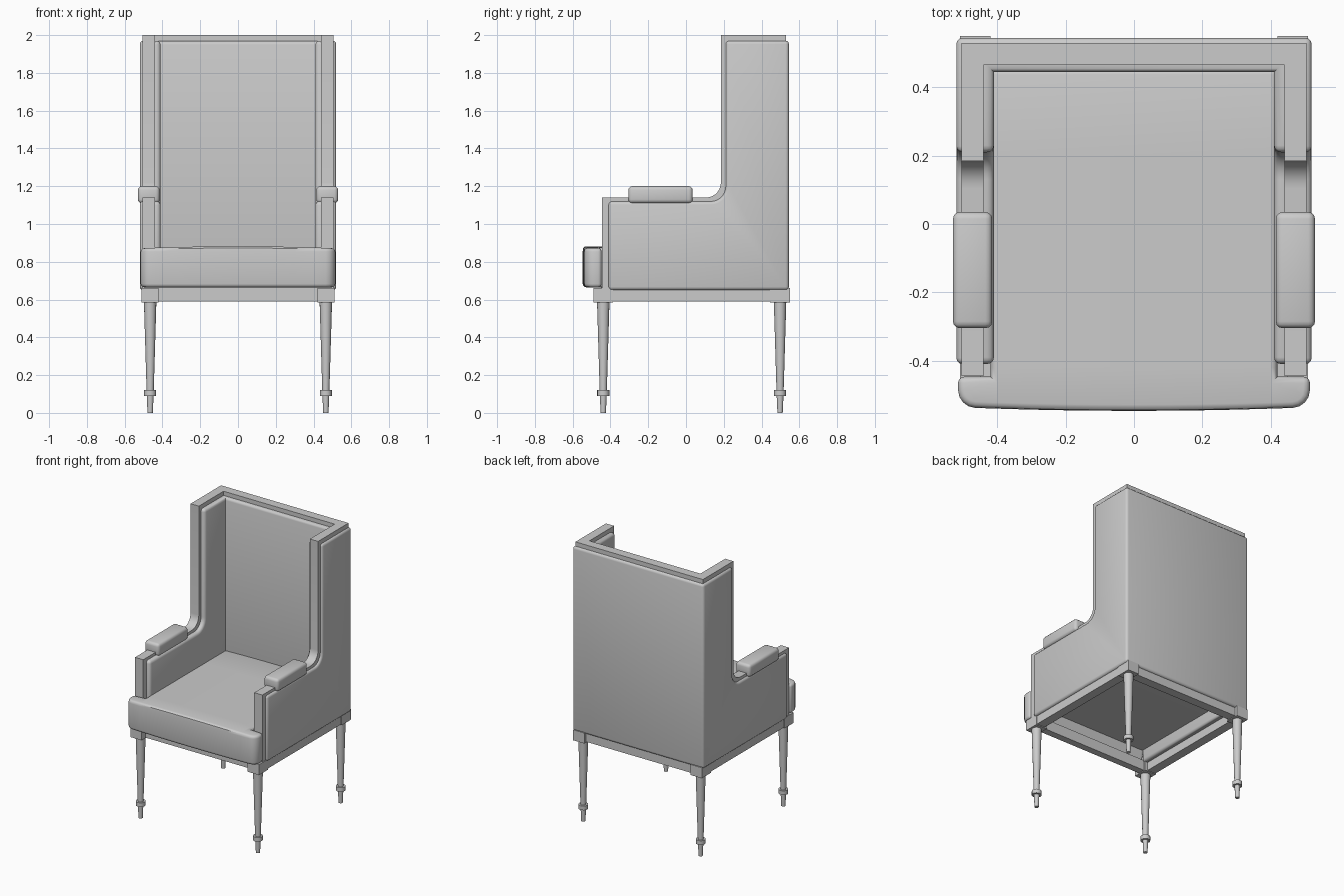
import bpy, bmesh, math
from mathutils import Vector

if "Cube" in bpy.data.objects:
    bpy.data.objects.remove(bpy.data.objects["Cube"], do_unlink=True)

GREY = (0.6, 0.6, 0.6, 1)
mat = bpy.data.materials.new("plain grey")
mat.use_nodes = True
mat.diffuse_color = GREY
mat.node_tree.nodes["Principled BSDF"].inputs["Base Color"].default_value = GREY


def finish(bm, name, smooth=True):
    bmesh.ops.recalc_face_normals(bm, faces=bm.faces)
    mesh = bpy.data.meshes.new(name)
    bm.to_mesh(mesh)
    bm.free()
    ob = bpy.data.objects.new(name, mesh)
    bpy.context.collection.objects.link(ob)
    mesh.materials.append(mat)
    if smooth:
        bpy.ops.object.select_all(action='DESELECT')
        ob.select_set(True)
        bpy.context.view_layer.objects.active = ob
        bpy.ops.object.shade_smooth_by_angle(angle=math.radians(35))
    return ob


def prism(points, direction):
    """Extrude a closed outline of 3D points along a direction."""
    bm = bmesh.new()
    face = bm.faces.new([bm.verts.new(p) for p in points])
    ext = bmesh.ops.extrude_face_region(bm, geom=[face])
    moved = [g for g in ext["geom"] if isinstance(g, bmesh.types.BMVert)]
    bmesh.ops.translate(bm, verts=moved, vec=direction)
    bmesh.ops.recalc_face_normals(bm, faces=bm.faces)
    return bm


def round_edges(bm, width, segments=3):
    """Round only the outward sharp edges."""
    bmesh.ops.recalc_face_normals(bm, faces=bm.faces)
    edges = [e for e in bm.edges if len(e.link_faces) == 2
             and e.calc_face_angle_signed() > 0.6]
    bmesh.ops.bevel(bm, geom=edges, offset=width, segments=segments,
                    profile=0.5, affect='EDGES', clamp_overlap=True)


def box(name, lo, hi, bevel=0):
    x0, y0, z0 = lo
    x1, y1, z1 = hi
    bm = prism([(x0, y0, z0), (x1, y0, z0), (x1, y1, z0), (x0, y1, z0)],
               Vector((0, 0, z1 - z0)))
    if bevel:
        round_edges(bm, bevel)
    return finish(bm, name, bevel > 0)


def wing_shell(name, outer, inner, front, wing, back, back_in, low, arm, top, bevel):
    """U-shaped plan cut by the side outline with its curved arm-to-wing step."""
    plan = [(-outer, front), (-outer, back), (outer, back), (outer, front),
            (inner, front), (inner, back_in), (-inner, back_in), (-inner, front)]
    ob = finish(prism([(x, y, low) for x, y in plan], Vector((0, 0, top - low))),
                name, False)
    # Cutter removes the space above the arms and in front of the wings
    r = 0.08
    arc = [(wing - r + r * math.sin(a), arm + r - r * math.cos(a))
           for a in (math.pi / 2 * i / 7 for i in range(8))]
    side = [(-1, arm)] + arc + [(wing, top + 1), (-1, top + 1)]
    cutter = finish(prism([(-1, y, z) for y, z in side], Vector((2, 0, 0))),
                    name + "_cutter", False)
    mod = ob.modifiers.new("step", 'BOOLEAN')
    mod.operation, mod.object, mod.solver = 'DIFFERENCE', cutter, 'EXACT'
    bpy.context.view_layer.update()
    bm = bmesh.new()
    bm.from_object(ob, bpy.context.evaluated_depsgraph_get())
    for old in (ob, cutter):
        bpy.data.objects.remove(old, do_unlink=True)
    bmesh.ops.dissolve_limit(bm, angle_limit=0.01, verts=bm.verts, edges=bm.edges)
    if bevel:
        round_edges(bm, bevel)
    return finish(bm, name)


# Wooden shell with upholstery inside and outside
wing_shell("shell_frame", 0.505, 0.44, -0.445, 0.185, 0.53, 0.465, 0.59, 1.14, 2.0, 0)
wing_shell("outer_upholstery", 0.52, 0.47, -0.41, 0.21, 0.545, 0.5, 0.65, 1.12, 1.97, 0.018)
wing_shell("inner_upholstery", 0.475, 0.41, -0.41, 0.21, 0.5, 0.445, 0.65, 1.12, 1.97, 0.02)

# Front rail between the legs
box("front_rail", (-0.45, -0.45, 0.59), (0.45, -0.40, 0.665))

# T-shaped seat cushion, crowned on top and bowed at the front
half = [(0.515, -0.537), (0.515, -0.447), (0.42, -0.447), (0.42, 0.455)]
outline = half + [(-x, y) for x, y in reversed(half)]
bm = prism([(x, y, 0.665) for x, y in outline], Vector((0, 0, 0.207)))
corners = [e for e in bm.edges if all(v.co.y < -0.5 for v in e.verts)
           and abs(e.verts[0].co.z - e.verts[1].co.z) > 0.1]
bmesh.ops.bevel(bm, geom=corners, offset=0.05, segments=4, profile=0.5, affect='EDGES')
round_edges(bm, 0.018)
cuts = [((x / 10, 0, 0), (1, 0, 0)) for x in range(-4, 5)]
cuts += [((0, y, 0), (0, 1, 0)) for y in (-0.42, -0.4, -0.2, 0, 0.2)]
for co, no in cuts:
    bmesh.ops.bisect_plane(bm, geom=bm.verts[:] + bm.edges[:] + bm.faces[:],
                           plane_co=co, plane_no=no)
for v in bm.verts:
    bulge = max(0, 1 - (v.co.x / 0.5) ** 2)
    if v.co.z > 0.86:
        v.co.z += 0.01 * bulge
    elif v.co.z < 0.7 and v.co.y > -0.405:
        v.co.z += 0.07
    if v.co.y < -0.5:
        v.co.y -= 0.01 * bulge
finish(bm, "seat_cushion")

# Turned leg outline: radius, height
LEG = [(0.014, 0), (0.018, 0.09), (0.032, 0.09), (0.032, 0.12),
       (0.019, 0.12), (0.033, 0.59)]


def leg(name, x, y, sides=16):
    bm = bmesh.new()
    rings = [[bm.verts.new((x + r * math.cos(math.tau * i / sides),
                            y + r * math.sin(math.tau * i / sides), z))
              for i in range(sides)] for r, z in LEG]
    for a, b in zip(rings, rings[1:]):
        for i in range(sides):
            j = (i + 1) % sides
            bm.faces.new((a[i], a[j], b[j], b[i]))
    bm.faces.new(rings[0][::-1])
    bm.faces.new(rings[-1])
    finish(bm, name)


# Arm pads, legs and the square blocks above them
for side, s in (("left", 1), ("right", -1)):
    xs = sorted((s * 0.415, s * 0.53))
    box(side + "_arm_pad", (xs[0], -0.305, 1.11), (xs[1], 0.035, 1.2), 0.02)
    for end, y in (("front", -0.438), ("back", 0.498)):
        x = s * 0.465
        leg(f"{end}_{side}_leg", x, y)
        box(f"{end}_{side}_leg_block", (x - 0.045, y - 0.052, 0.585),
            (x + 0.045, y + 0.052, 0.66))
